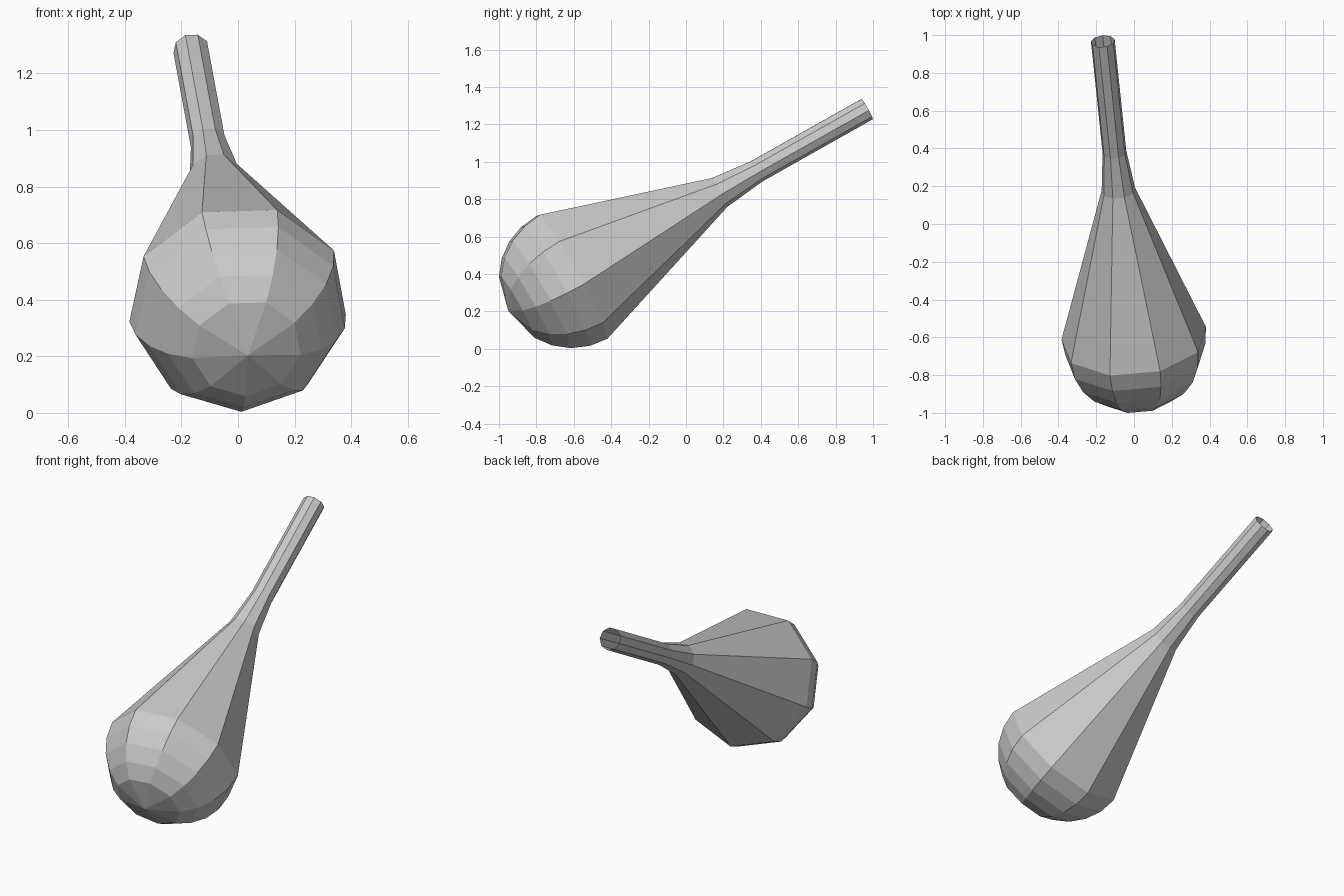
import bpy, bmesh, math
from mathutils import Vector, Matrix

if "Cube" in bpy.data.objects:
    bpy.data.objects.remove(bpy.data.objects["Cube"])

SIDES = 9
R = 0.39

# Profile as (radius, distance along axis): rounded bulb, tapered neck, open tube
profile = [(R * math.sin(math.radians(a)), R * (1 - math.cos(math.radians(a))))
           for a in (0, 30, 45, 60, 75, 90)]
profile += [(0.09, 1.30), (0.064, 1.53), (0.064, 2.21)]

# Revolve the profile around local Y, first meridian pointing down
bm = bmesh.new()
verts = [bm.verts.new((0, t, -r)) for r, t in profile]
edges = [bm.edges.new(pair) for pair in zip(verts, verts[1:])]
bmesh.ops.spin(bm, geom=verts + edges, cent=(0, 0, 0), axis=(0, 1, 0),
               angle=math.tau, steps=SIDES, use_duplicate=False)
bmesh.ops.remove_doubles(bm, verts=bm.verts[:], dist=0.0005)
bmesh.ops.recalc_face_normals(bm, faces=bm.faces[:])

# Lay the axis from the bulb pole to the tube tip, with a slight roll
pole = Vector((0.035, -0.95, 0.203))
tip = Vector((-0.165, 0.967, 1.283))
d = (tip - pole).normalized()
u = d.cross(Vector((0, 0, 1))).normalized()
v = u.cross(d)
frame = Matrix((u, d, v)).transposed().to_4x4()
roll = Matrix.Rotation(math.radians(-2), 4, 'Y')
bm.transform(Matrix.Translation(pole) @ frame @ roll)

mesh = bpy.data.meshes.new("bulb_with_tube")
bm.to_mesh(mesh)
bm.free()
obj = bpy.data.objects.new("bulb_with_tube", mesh)
bpy.context.collection.objects.link(obj)
